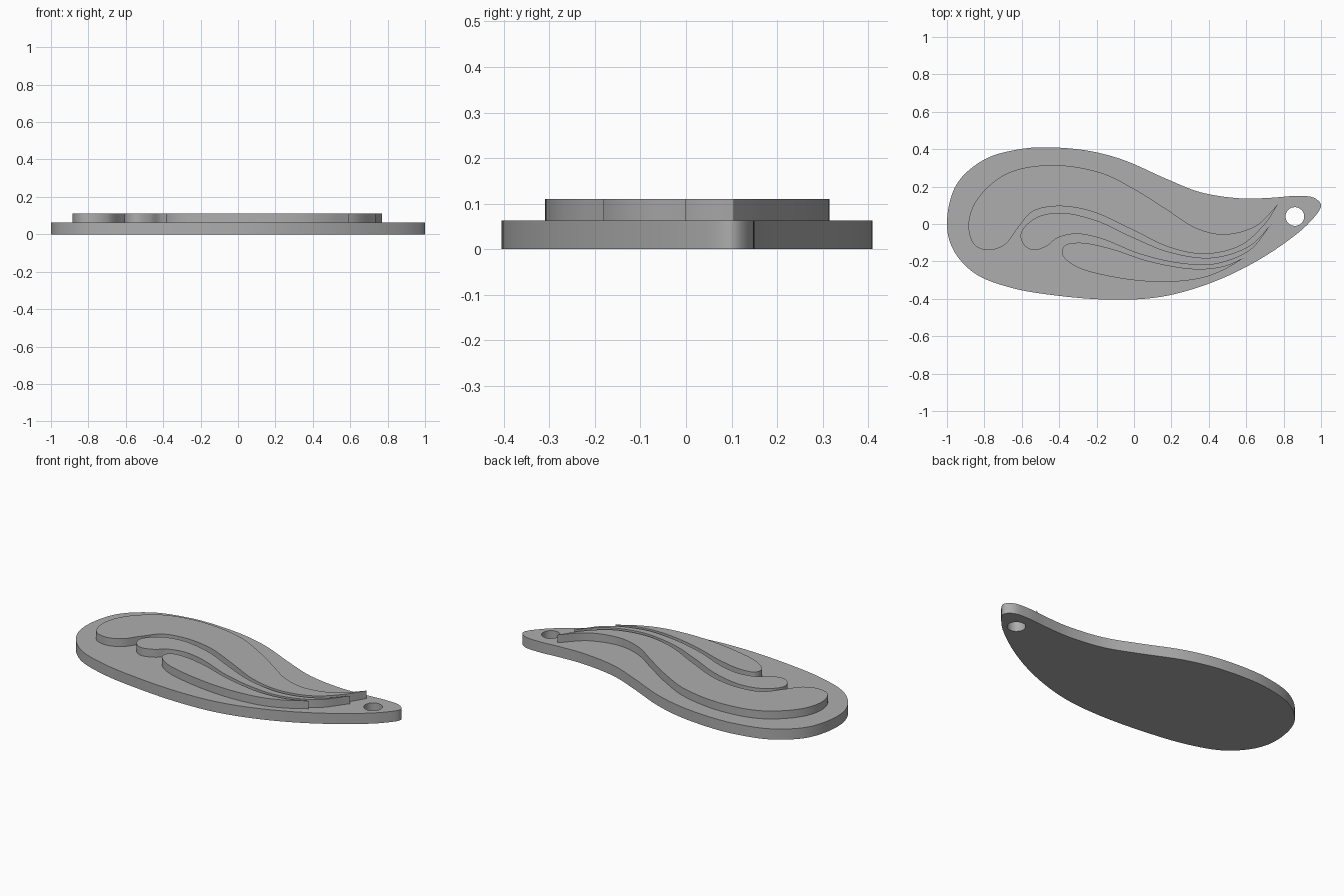
import bpy
import bmesh
import math
from mathutils import Vector

cube = bpy.data.objects.get("Cube")
if cube:
    bpy.data.objects.remove(cube, do_unlink=True)

PLATE_TOP = 0.063
RELIEF_TOP = 0.11
STEPS = 8

grey = bpy.data.materials.new("plain_grey")
grey.use_nodes = True
grey.diffuse_color = (0.42, 0.42, 0.42, 1)
grey.node_tree.nodes["Principled BSDF"].inputs["Base Color"].default_value = grey.diffuse_color


def spline(points, closed):
    """Smooth curve through the points; an open one starts and ends at a sharp tip."""
    pts = [Vector(p) for p in points]
    if closed:
        pts = [pts[-1]] + pts + pts[:2]
    else:
        pts = [2 * pts[0] - pts[1]] + pts + [pts[0], 2 * pts[0] - pts[-1]]
    result = []
    for a, b, c, d in zip(pts, pts[1:], pts[2:], pts[3:]):
        # Tangents weighted by chord length keep uneven spacing smooth
        k0, k1, k2 = [math.sqrt((q - p).length) for p, q in ((a, b), (b, c), (c, d))]
        m1 = k1 * ((b - a) / k0 - (c - a) / (k0 + k1) + (c - b) / k1)
        m2 = k1 * ((c - b) / k1 - (d - b) / (k1 + k2) + (d - c) / k2)
        for i in range(STEPS):
            t = i / STEPS
            u = 1 - t
            result.append(b * u * u * (1 + 2 * t) + m1 * t * u * u
                          + c * t * t * (3 - 2 * t) - m2 * t * t * u)
    return result


def circle(x, y, radius, sides=40):
    angles = [math.tau * i / sides for i in range(sides)]
    return [Vector((x + radius * math.cos(a), y + radius * math.sin(a))) for a in angles]


def slab(name, loops, bottom, top):
    """Fill the loops (the second one is a hole) and extrude them upwards."""
    bm = bmesh.new()
    edges = []
    for loop in loops:
        verts = [bm.verts.new((p.x, p.y, bottom)) for p in loop]
        edges += [bm.edges.new((v, w)) for v, w in zip(verts, verts[1:] + verts[:1])]
    bmesh.ops.triangle_fill(bm, edges=edges, use_beauty=True, normal=(0, 0, 1))
    grown = bmesh.ops.extrude_face_region(bm, geom=bm.faces[:], use_keep_orig=True)
    raised = [g for g in grown["geom"] if isinstance(g, bmesh.types.BMVert)]
    bmesh.ops.translate(bm, verts=raised, vec=(0, 0, top - bottom))
    bmesh.ops.recalc_face_normals(bm, faces=bm.faces[:])
    mesh = bpy.data.meshes.new(name)
    bm.to_mesh(mesh)
    bm.free()
    mesh.materials.append(grey)
    obj = bpy.data.objects.new(name, mesh)
    bpy.context.collection.objects.link(obj)
    bpy.ops.object.select_all(action="DESELECT")
    obj.select_set(True)
    bpy.context.view_layer.objects.active = obj
    bpy.ops.object.shade_smooth_by_angle(angle=math.radians(30))


# Wing-shaped base plate with a ring hole near its tip
plate = [(-1, 0), (-.95, .21), (-.8, .345), (-.61, .4), (-.455, .41), (-.235, .39),
         (-.05, .34), (.165, .245), (.355, .17), (.57, .137), (.73, .14), (.87, .15),
         (.963, .14), (1, .1), (.94, .01), (.78, -.12), (.57, -.245), (.355, -.335),
         (.14, -.39), (-.1, -.405), (-.395, -.385), (-.66, -.34), (-.85, -.265),
         (-.965, -.14)]
slab("base_plate", [spline(plate, True), circle(.86, .04, .05)], 0, PLATE_TOP)

# Raised feathers, each running from its sharp tip around the rounded end and back
feathers = {
    "large_feather": [
        (.77, .105), (.65, -.01), (.48, -.055), (.33, -.02), (.165, .085), (.005, .185),
        (-.18, .275), (-.45, .315), (-.69, .265), (-.85, .115), (-.885, -.02),
        (-.85, -.115), (-.775, -.14), (-.69, -.11), (-.62, -.02), (-.545, .065),
        (-.415, .095), (-.235, .07), (-.02, -.025), (.19, -.125), (.38, -.16),
        (.57, -.115), (.7, 0)],
    "middle_feather": [
        (.735, 0), (.62, -.115), (.42, -.18), (.19, -.15), (-.02, -.065), (-.205, .02),
        (-.4, .06), (-.53, .03), (-.605, -.05), (-.59, -.11), (-.54, -.14),
        (-.47, -.12), (-.41, -.075), (-.315, -.053), (-.185, -.075), (.03, -.16),
        (.245, -.21), (.43, -.215), (.62, -.14)],
    "small_feather": [
        (.59, -.18), (.48, -.225), (.325, -.24), (.085, -.2), (-.13, -.13),
        (-.29, -.1), (-.37, -.115), (-.385, -.16), (-.315, -.225), (-.13, -.28),
        (.14, -.31), (.355, -.29), (.48, -.245)],
}
for name, outline in feathers.items():
    slab(name, [spline(outline, False)], PLATE_TOP, RELIEF_TOP)
